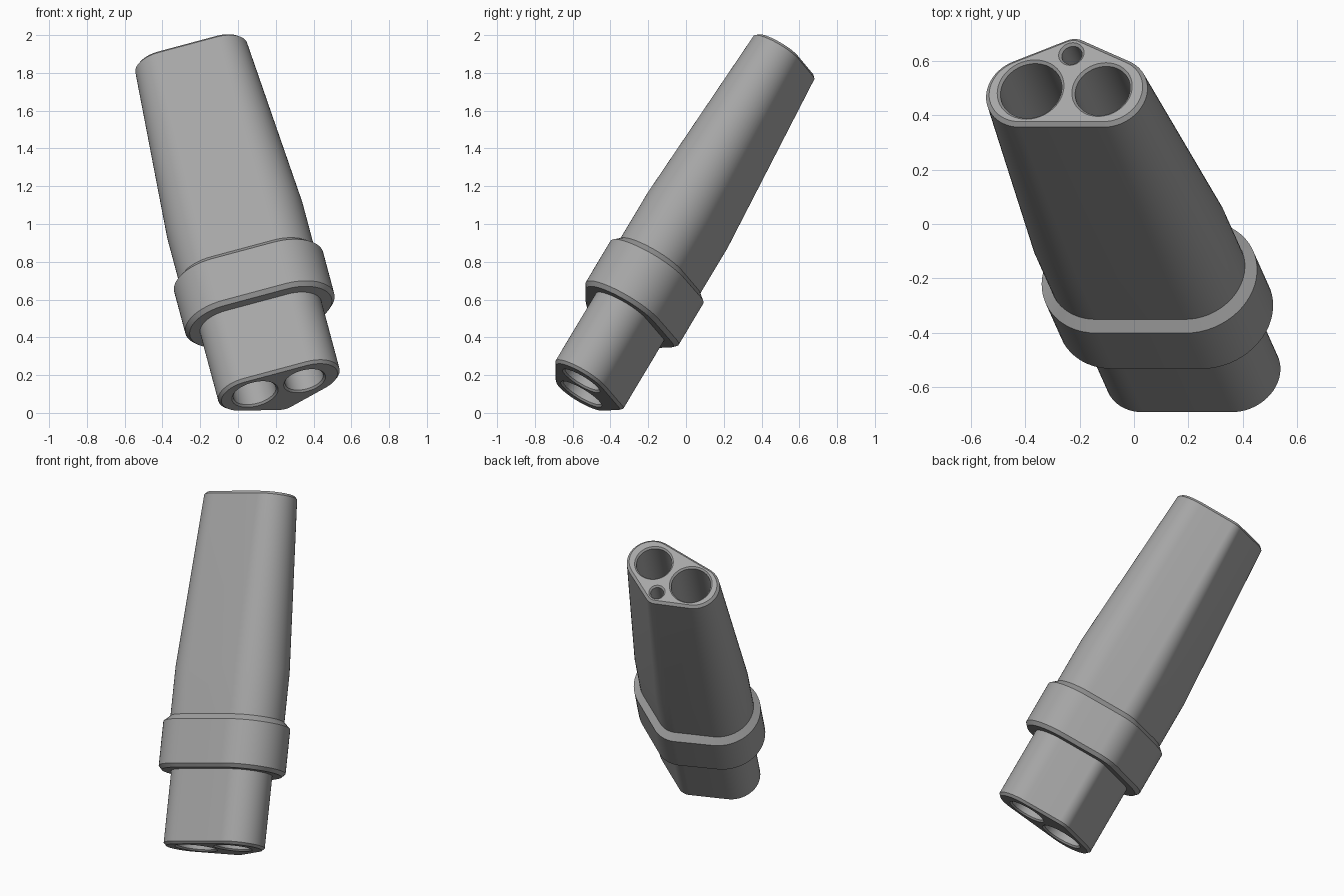
import bpy, bmesh, math
from mathutils import Matrix, Vector

if "Cube" in bpy.data.objects:
    bpy.data.objects.remove(bpy.data.objects["Cube"])

# Tilt of the whole part: leaned back 30 degrees, then sideways 15 degrees
PLACE = (Matrix.Translation((0.218, -0.555, 0.143))
         @ Matrix.Rotation(math.radians(-15), 4, 'Y')
         @ Matrix.Rotation(math.radians(-30), 4, 'X'))

grey = bpy.data.materials.new("mid_grey")
grey.diffuse_color = (0.38, 0.38, 0.38, 1)
grey.use_nodes = True
grey.node_tree.nodes["Principled BSDF"].inputs["Base Color"].default_value = grey.diffuse_color


def arc(cx, cy, r, a0, a1, n):
    return [(cx + r * math.cos(a0 + (a1 - a0) * i / n),
             cy + r * math.sin(a0 + (a1 - a0) * i / n)) for i in range(n + 1)]


def outline(c, r, ty, tr):
    """Hull of two side circles (+-c, 0) and one rear circle (0, ty)."""
    t = math.atan2(-ty, c) + math.acos((tr - r) / math.hypot(c, ty))
    return (arc(c, 0, r, -math.pi / 2, t, 24)
            + arc(0, ty, tr, t, math.pi - t, 12)
            + arc(-c, 0, r, math.pi - t, 1.5 * math.pi, 24))


def loft(name, sections):
    """Skin a list of (height, 2D loop) sections and cap both ends."""
    bm = bmesh.new()
    rings = [[bm.verts.new(Vector((x, y, z))) for x, y in loop]
             for z, loop in sections]
    n = len(rings[0])
    for lo, hi in zip(rings, rings[1:]):
        for i in range(n):
            j = (i + 1) % n
            bm.faces.new((lo[i], lo[j], hi[j], hi[i]))
    bm.faces.new(rings[0][::-1])
    bm.faces.new(rings[-1])
    bmesh.ops.recalc_face_normals(bm, faces=bm.faces)
    bm.transform(PLACE)
    me = bpy.data.meshes.new(name)
    bm.to_mesh(me)
    bm.free()
    ob = bpy.data.objects.new(name, me)
    me.materials.append(grey)
    bpy.context.collection.objects.link(ob)
    return ob


BOTTOM, TOP = -0.008, 2.09
C, T = 0.17, 0.17          # side and rear circle offsets

# Plug, stepped collar and tapering grip in one solid
stations = [
    (BOTTOM, C, 0.147, T, 0.070),
    (BOTTOM + 0.015, C, 0.162, T, 0.085),
    (0.435, C, 0.162, T, 0.085),
    (0.435, C, 0.218, T, 0.143),
    (0.457, C, 0.238, T, 0.163),
    (0.72, C, 0.238, T, 0.163),
    (0.755, C, 0.200, T, 0.122),
    (1.05, C, 0.200, T, 0.122),
    (TOP - 0.015, 0.16, 0.146, 0.158, 0.070),
    (TOP, 0.16, 0.131, 0.158, 0.055),
]
handle = loft("handle_body", [(z, outline(*p)) for z, *p in stations])


# Bores with countersunk rims
def bore(name, x, y, r, low, high, rim, through):
    e = 0.02
    prof = [(high - rim, r), (high + e, r + rim + e)]
    prof = ([(low - e, r + rim + e), (low + rim, r)] if through else [(low, r)]) + prof
    secs = [(z, arc(x, y, q, 0, 2 * math.pi, 48)[:-1]) for z, q in prof]
    return loft(name, secs)


cutters = [
    bore("left_bore", -0.135, 0.005, 0.116, BOTTOM, TOP, 0.010, True),
    bore("right_bore", 0.137, 0.005, 0.104, BOTTOM, TOP, 0.010, True),
    bore("small_bore", 0.0, 0.156, 0.038, TOP - 0.5, TOP, 0.010, False),
]
bpy.context.view_layer.objects.active = handle
handle.select_set(True)
for cut in cutters:
    cut.hide_render = True
    m = handle.modifiers.new(cut.name, 'BOOLEAN')
    m.operation = 'DIFFERENCE'
    m.solver = 'EXACT'
    m.object = cut
    bpy.ops.object.modifier_apply(modifier=m.name)
for cut in cutters:
    bpy.data.objects.remove(cut)

bpy.ops.object.shade_smooth_by_angle(angle=math.radians(30))
